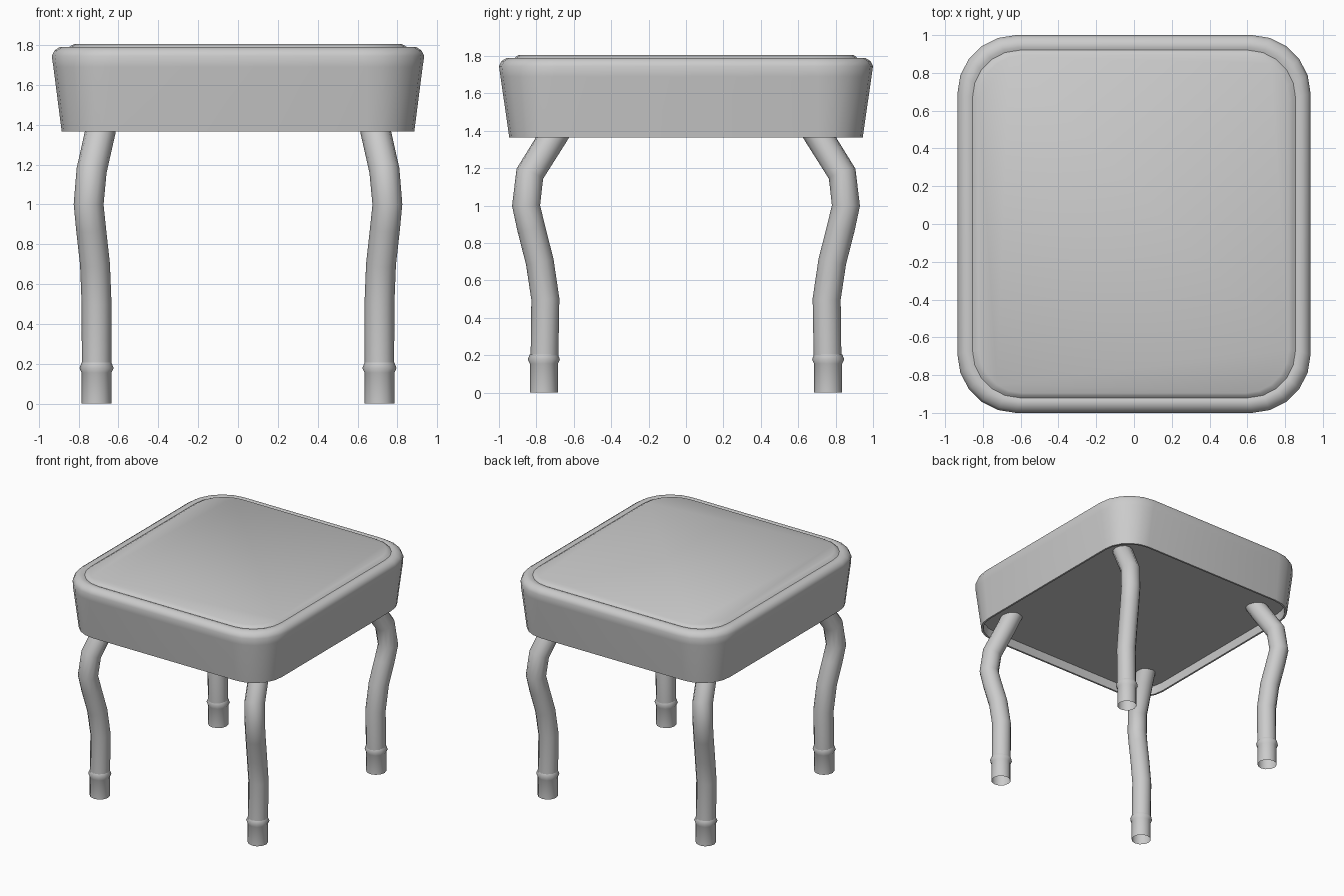
import bpy, bmesh, math
from mathutils import Vector

if "Cube" in bpy.data.objects:
    bpy.data.objects.remove(bpy.data.objects["Cube"])


def finish(bm, name, angle):
    bmesh.ops.recalc_face_normals(bm, faces=bm.faces)
    mesh = bpy.data.meshes.new(name)
    bm.to_mesh(mesh)
    bm.free()
    obj = bpy.data.objects.new(name, mesh)
    bpy.context.collection.objects.link(obj)
    bpy.ops.object.select_all(action='DESELECT')
    obj.select_set(True)
    bpy.context.view_layer.objects.active = obj
    bpy.ops.object.shade_smooth_by_angle(angle=math.radians(angle))
    return obj


def skin(rings, name, angle, caps=True):
    """Join rings of points with quads."""
    bm = bmesh.new()
    loops = [[bm.verts.new(p) for p in ring] for ring in rings]
    n = len(loops[0])
    for a, b in zip(loops, loops[1:]):
        for i in range(n):
            j = (i + 1) % n
            bm.faces.new((a[i], a[j], b[j], b[i]))
    if caps:
        bm.faces.new(loops[0])
        bm.faces.new(loops[-1])
    return finish(bm, name, angle)


def rounded_rect(hx, hy, r, z, steps=5):
    pts = []
    for k, (sx, sy) in enumerate([(1, 1), (-1, 1), (-1, -1), (1, -1)]):
        for s in range(steps + 1):
            a = math.radians(90 * (k + s / steps))
            pts.append((sx * (hx - r) + r * math.cos(a),
                        sy * (hy - r) + r * math.sin(a), z))
    return pts


# Seat: recessed underside, flaring skirt, rounded rim, shallow groove, raised pad
seat_profile = [(.865, .925, .23, 1.435), (.87, .93, .23, 1.365),
                (.885, .945, .24, 1.365), (.927, .992, .29, 1.69),
                (.935, 1.0, .31, 1.745), (.922, .987, .30, 1.772),
                (.895, .958, .28, 1.79), (.87, .935, .26, 1.79),
                (.855, .92, .25, 1.785), (.84, .91, .24, 1.795),
                (.82, .895, .23, 1.805)]
skin([rounded_rect(*p) for p in seat_profile], "seat", 50)


def tube(path, name, sides=12):
    """Sweep circles along (x, y, z, radius) points, open at both ends."""
    pts = [Vector(p[:3]) for p in path]
    rings = []
    for i, p in enumerate(pts):
        t = (pts[min(i + 1, len(pts) - 1)] - pts[max(i - 1, 0)]).normalized()
        u = Vector((0, 1, 0)).cross(t).normalized()
        v = t.cross(u)
        rings.append([p + path[i][3] * (math.cos(a) * u + math.sin(a) * v)
                      for a in (2 * math.pi * k / sides for k in range(sides))])
    return skin(rings, name, 50, caps=False)


def mirror(obj):
    pivot = obj.modifiers.new("mirror", 'MIRROR')
    pivot.use_axis = (True, True, False)
    pivot.use_mirror_merge = False


# Four curved tube legs
mirror(tube([(.71, .757, .17, .074), (.71, .752, .50, .075),
             (.718, .782, .70, .075), (.738, .828, .88, .075),
             (.75, .855, 1.0, .075), (.735, .835, 1.17, .076),
             (.69, .71, 1.37, .076), (.672, .65, 1.47, .076)], "legs"))

# Foot sleeves with a small collar
mirror(tube([(.71, .76, 0, .075), (.71, .76, .155, .075),
             (.71, .76, .178, .086), (.71, .76, .205, .075)], "feet"))
